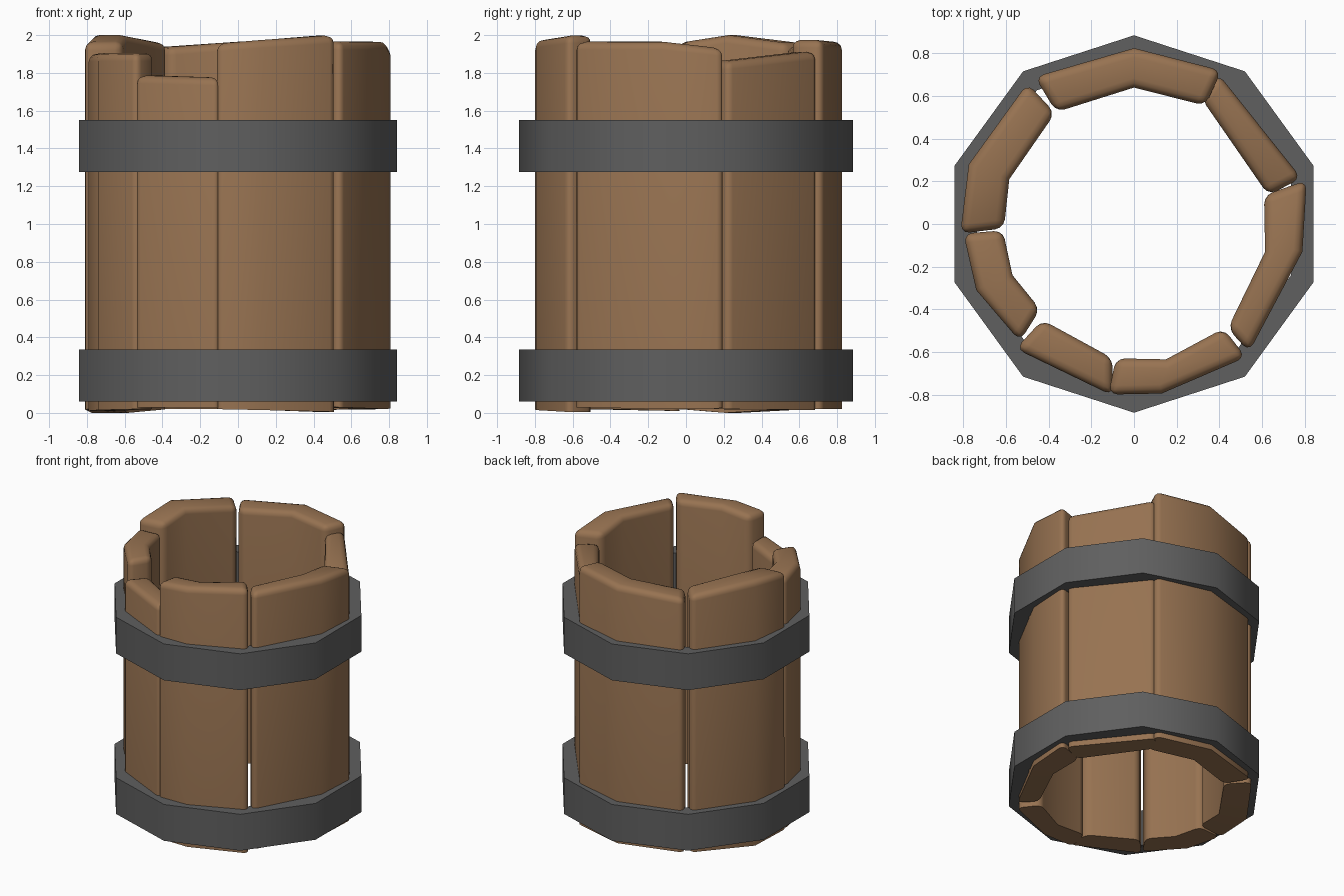
import bpy, bmesh, math

if "Cube" in bpy.data.objects:
    bpy.data.objects.remove(bpy.data.objects["Cube"])


def material(name, rgb):
    m = bpy.data.materials.new(name)
    m.diffuse_color = (*rgb, 1)
    m.use_nodes = True
    m.node_tree.nodes["Principled BSDF"].inputs["Base Color"].default_value = m.diffuse_color
    return m


wood = material("brown_wood", (0.31, 0.17, 0.083))
iron = material("grey_iron", (0.115, 0.115, 0.115))


def finish(bm, name, mat, angle):
    bmesh.ops.recalc_face_normals(bm, faces=bm.faces)
    me = bpy.data.meshes.new(name)
    bm.to_mesh(me)
    bm.free()
    ob = bpy.data.objects.new(name, me)
    bpy.context.collection.objects.link(ob)
    me.materials.append(mat)
    bpy.ops.object.select_all(action='DESELECT')
    ob.select_set(True)
    bpy.context.view_layer.objects.active = ob
    bpy.ops.object.shade_smooth_by_angle(angle=math.radians(angle))


def stave(name, outer, inner, tops, bottoms):
    """Bent plank: rows of four points, rounded at the top and the ends."""
    bm = bmesh.new()
    rows = [[bm.verts.new((*p, z)) for p, z in ((o, b), (o, t), (i, t), (i, b))]
            for o, i, t, b in zip(outer, inner, tops, bottoms)]
    for a, b in zip(rows, rows[1:]):
        for k in range(4):
            n = (k + 1) % 4
            bm.faces.new((a[k], a[n], b[n], b[k]))
    bm.faces.new(rows[0])
    bm.faces.new(rows[-1][::-1])
    edges = [(r[k], r[k + 1]) for r in (rows[0], rows[-1]) for k in range(3)]
    edges += [(a[k], b[k]) for a, b in zip(rows, rows[1:]) for k in (1, 2)]
    sharp = [bm.edges.get(e) for e in edges]
    bmesh.ops.bevel(bm, geom=sharp, offset=0.042, offset_type='OFFSET',
                    segments=3, profile=0.5, affect='EDGES', clamp_overlap=True)
    finish(bm, name, wood, 50)


# uneven staves, clockwise from the back
stave("stave_back", [(-.465, .69), (0, .825), (.41, .72)],
      [(-.365, .525), (0, .64), (.335, .555)], [1.935, 1.965, 1.975], [.02, .02, .02])
stave("stave_back_right", [(.395, .705), (.785, .215)],
      [(.315, .59), (.63, .135)], [1.915, 1.86], [.015, .02])
stave("stave_right", [(.81, .205), (.79, -.13), (.54, -.60)],
      [(.61, .135), (.615, -.13), (.44, -.49)], [1.93, 1.965, 1.965], [.025, .02, .03])
stave("stave_front", [(.525, -.625), (.13, -.795), (-.12, -.80)],
      [(.42, -.49), (.15, -.635), (-.085, -.63)], [2.0, 1.975, 1.955], [0.005, .015, .02])
stave("stave_front_left", [(-.10, -.805), (-.555, -.585)],
      [(-.10, -.63), (-.43, -.45)], [1.775, 1.787], [.025, .03])
stave("stave_left", [(-.535, -.55), (-.74, -.31), (-.80, -.045)],
      [(-.44, -.40), (-.57, -.24), (-.615, -.03)], [1.905, 1.905, 1.90], [.02, .015, .01])
stave("stave_back_left", [(-.815, -.045), (-.775, .28), (-.50, .66)],
      [(-.61, -.02), (-.585, .21), (-.37, .52)], [1.96, 2.0, 1.955], [.02, .0, .02])


def hoop(name, z0, z1, r_in=0.775, r_out=0.885, n=10):
    """Ten-sided iron band."""
    bm = bmesh.new()
    rings = []
    for k in range(n):
        a = math.pi / 2 + k * math.tau / n
        rings.append([bm.verts.new((r * math.cos(a), r * math.sin(a), z))
                      for r, z in ((r_in, z0), (r_out, z0), (r_out, z1), (r_in, z1))])
    for k in range(n):
        a, b = rings[k], rings[(k + 1) % n]
        for j in range(4):
            m = (j + 1) % 4
            bm.faces.new((a[j], a[m], b[m], b[j]))
    finish(bm, name, iron, 40)


hoop("lower_hoop", 0.06, 0.335)
hoop("upper_hoop", 1.275, 1.55)
